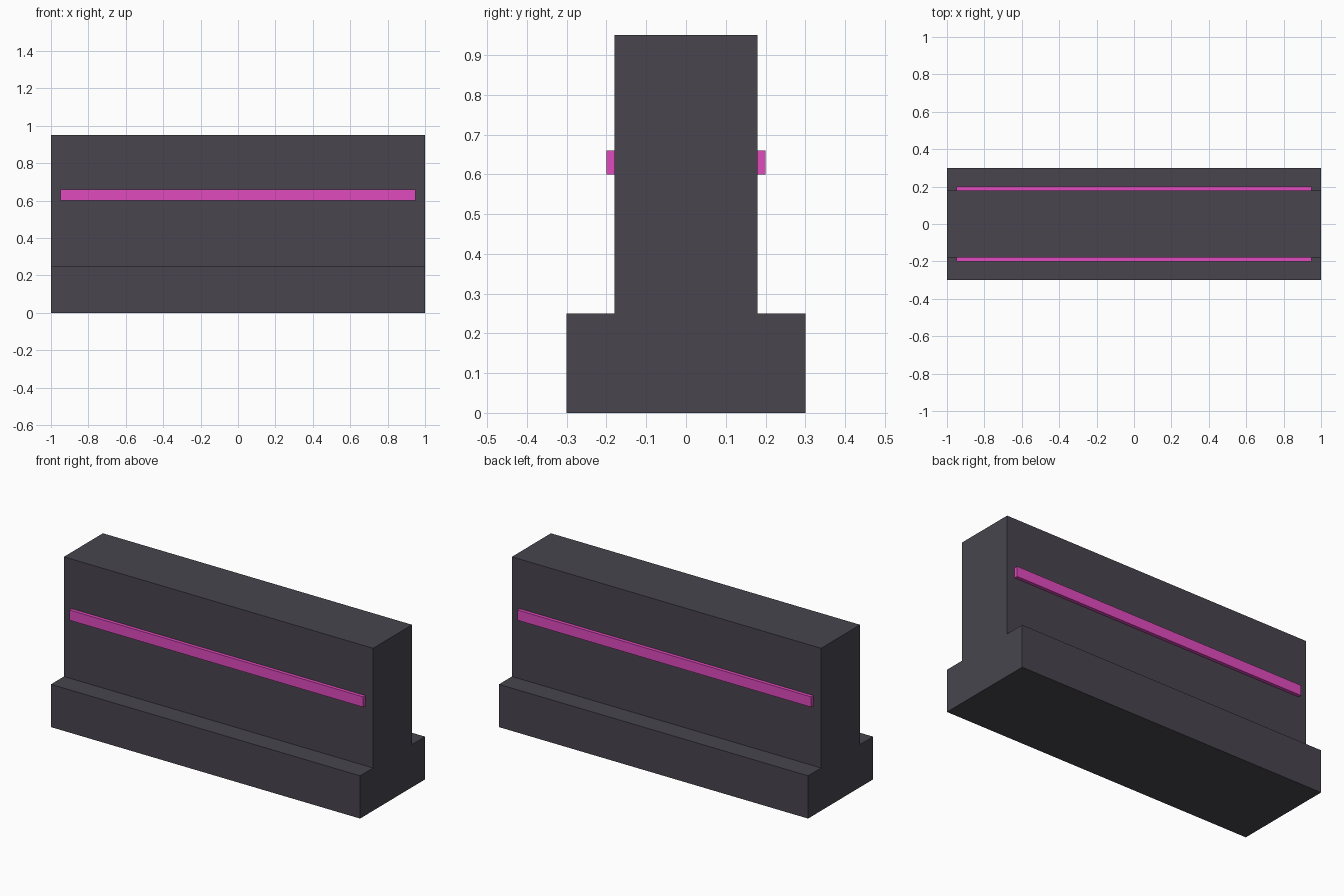
import bpy, bmesh

if "Cube" in bpy.data.objects:
    bpy.data.objects.remove(bpy.data.objects["Cube"])


def material(name, color):
    mat = bpy.data.materials.new(name)
    mat.diffuse_color = color
    mat.use_nodes = True
    mat.node_tree.nodes["Principled BSDF"].inputs["Base Color"].default_value = mat.diffuse_color
    return mat


def extrude_along_x(name, profile, half_length, mat):
    """Solid made by sweeping a (y, z) profile along x."""
    bm = bmesh.new()
    face = bm.faces.new([bm.verts.new((-half_length, y, z)) for y, z in profile])
    swept = bmesh.ops.extrude_face_region(bm, geom=[face])["geom"]
    verts = [v for v in swept if isinstance(v, bmesh.types.BMVert)]
    bmesh.ops.translate(bm, verts=verts, vec=(2 * half_length, 0, 0))
    bmesh.ops.recalc_face_normals(bm, faces=bm.faces)
    mesh = bpy.data.meshes.new(name)
    bm.to_mesh(mesh)
    bm.free()
    mesh.materials.append(mat)
    obj = bpy.data.objects.new(name, mesh)
    bpy.context.collection.objects.link(obj)
    return obj


dark = material("dark_concrete", (0.065, 0.06, 0.077, 1))
pink = material("pink_strip", (0.75, 0.07, 0.52, 1))

# Barrier body: wide foot with a narrower wall above, mirrored profile
half = [(0.30, 0), (0.30, 0.25), (0.18, 0.25), (0.18, 0.95)]
profile = half + [(-y, z) for y, z in reversed(half)]
extrude_along_x("barrier_body", profile, 1.0, dark)

# Raised strip on each long face
for name, side in (("front_strip", -1), ("back_strip", 1)):
    strip = [(side * y, z) for y, z in ((0.18, 0.60), (0.20, 0.60), (0.20, 0.66), (0.18, 0.66))]
    extrude_along_x(name, strip, 0.95, pink)
